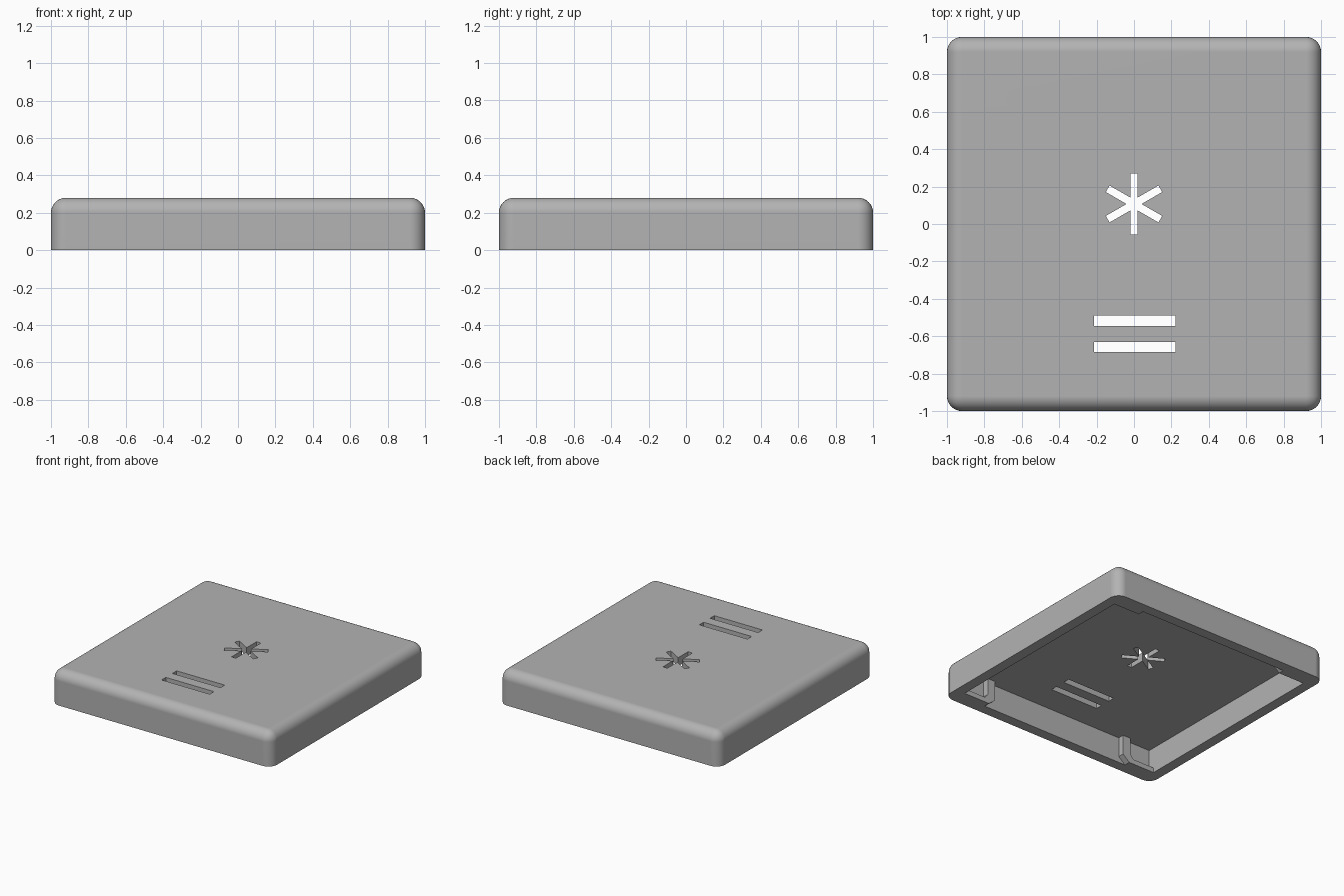
import bpy
import bmesh
from math import radians
from mathutils import Matrix, Vector

default = bpy.data.objects.get("Cube")
if default:
    bpy.data.objects.remove(default, do_unlink=True)

HEIGHT, CEILING = 0.28, 0.21   # outer top, underside of the top plate
INNER, RADIUS = 0.915, 0.08    # cavity half width, outer rounding

grey = bpy.data.materials.new("plain grey")
grey.use_nodes = True
colour = (0.45, 0.45, 0.45, 1)
grey.diffuse_color = colour
grey.node_tree.nodes["Principled BSDF"].inputs["Base Color"].default_value = colour


def finish(name, bm):
    """Turn a bmesh into a grey object."""
    bmesh.ops.recalc_face_normals(bm, faces=bm.faces)
    mesh = bpy.data.meshes.new(name)
    bm.to_mesh(mesh)
    bm.free()
    mesh.materials.append(grey)
    obj = bpy.data.objects.new(name, mesh)
    bpy.context.collection.objects.link(obj)
    return obj


def block(bm, size, centre, angle=0):
    matrix = (Matrix.Translation(centre) @ Matrix.Rotation(radians(angle), 4, "Z")
              @ Matrix.Diagonal((*size, 1)))
    bmesh.ops.create_cube(bm, size=1, matrix=matrix)


def activate(obj):
    bpy.ops.object.select_all(action="DESELECT")
    obj.select_set(True)
    bpy.context.view_layer.objects.active = obj


def cut(target, size, centre, angle=0):
    """Subtract one box from the target."""
    bm = bmesh.new()
    block(bm, size, centre, angle)
    cutter = finish("cutter", bm)
    cutter.hide_render = True
    mod = target.modifiers.new("cut", "BOOLEAN")
    mod.operation, mod.solver, mod.object = "DIFFERENCE", "EXACT", cutter
    activate(target)
    bpy.ops.object.modifier_apply(modifier=mod.name)
    bpy.data.objects.remove(cutter, do_unlink=True)


# Cover: box rounded on every edge except the bottom rim
bm = bmesh.new()
block(bm, (2, 2, HEIGHT), (0, 0, HEIGHT / 2))
rounded = [e for e in bm.edges if max(v.co.z for v in e.verts) > HEIGHT / 2]
bmesh.ops.bevel(bm, geom=rounded, offset=RADIUS, segments=8, profile=0.5, affect="EDGES")
cover = finish("cover", bm)

# Hollow underside
cut(cover, (2 * INNER, 2 * INNER, 2 * CEILING), (0, 0, 0))

# Star-shaped opening and the two straight slots
for angle in (30, 90, 150):
    cut(cover, (0.325, 0.04, 0.3), (0, 0.107, HEIGHT), angle)
for y in (-0.518, -0.658):
    cut(cover, (0.436, 0.055, 0.3), (0.005, y, HEIGHT))

activate(cover)
bpy.ops.object.shade_smooth_by_angle(angle=radians(30))
weighted = cover.modifiers.new("even shading", "WEIGHTED_NORMAL")
weighted.keep_sharp = True

# Corner brackets: a ledge at the rim with an angled post up to the ceiling
PROFILE = [(0.92, 0), (0.68, 0), (0.62, 0.05), (0.62, CEILING + 0.005),
           (0.69, CEILING + 0.005), (0.69, 0.075), (0.72, 0.04), (0.92, 0.04)]
for side_x, x_name in ((1, "left"), (-1, "right")):
    for side_y, y_name in ((1, "back"), (-1, "front")):
        bm = bmesh.new()
        face = bm.faces.new([bm.verts.new((side_x * x, side_y * 0.865, z))
                             for x, z in PROFILE])
        extruded = bmesh.ops.extrude_face_region(bm, geom=[face])["geom"]
        bmesh.ops.translate(bm, vec=Vector((0, side_y * 0.055, 0)),
                            verts=[g for g in extruded if isinstance(g, bmesh.types.BMVert)])
        finish(f"{y_name}_{x_name}_bracket", bm)
